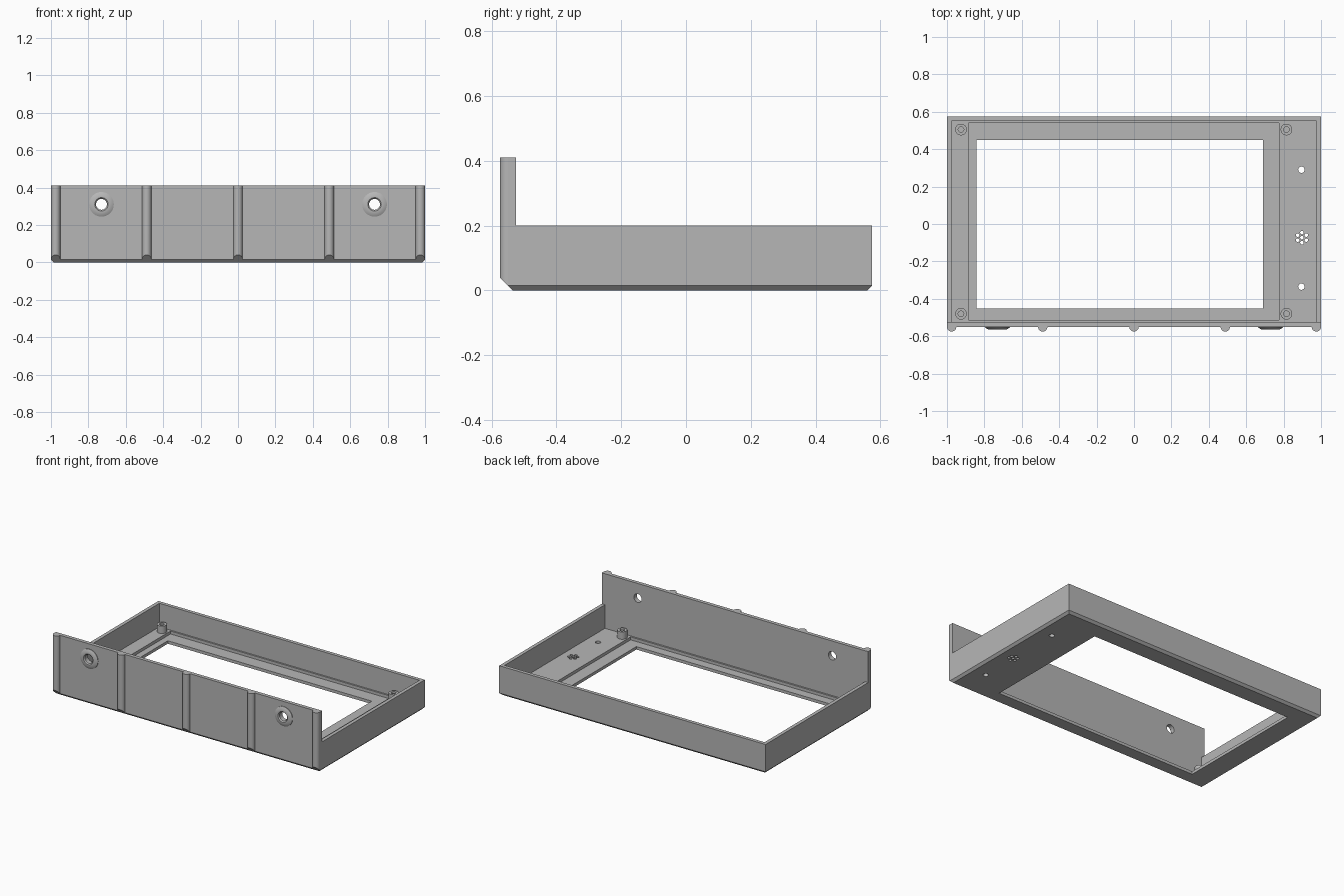
import bpy
import bmesh
from math import pi, sin, cos, radians
from mathutils import Matrix, Vector

if "Cube" in bpy.data.objects:
    bpy.data.objects.remove(bpy.data.objects["Cube"])

grey = bpy.data.materials.new("plain grey")
grey.use_nodes = True
tone = (0.47, 0.47, 0.47, 1)
grey.diffuse_color = tone
grey.node_tree.nodes["Principled BSDF"].inputs["Base Color"].default_value = tone

FRONT, INNER, BACK = -0.55, -0.525, 0.575
RIM, PANEL_TOP, FLOOR, RECESS = 0.2, 0.41, 0.04, 0.02
CHAMFER = 0.015


def finish(name, bm):
    bmesh.ops.recalc_face_normals(bm, faces=bm.faces)
    mesh = bpy.data.meshes.new(name)
    bm.to_mesh(mesh)
    bm.free()
    mesh.materials.append(grey)
    obj = bpy.data.objects.new(name, mesh)
    bpy.context.collection.objects.link(obj)
    return obj


def smooth(obj):
    bpy.ops.object.select_all(action="DESELECT")
    obj.select_set(True)
    bpy.context.view_layer.objects.active = obj
    bpy.ops.object.shade_smooth_by_angle(angle=radians(35))


def prism(points, direction):
    """Closed solid from a polygon pushed along a direction."""
    bm = bmesh.new()
    face = bm.faces.new([bm.verts.new(p) for p in points])
    new = bmesh.ops.extrude_face_region(bm, geom=[face], use_keep_orig=True)
    moved = [v for v in new["geom"] if isinstance(v, bmesh.types.BMVert)]
    bmesh.ops.translate(bm, verts=moved, vec=direction)
    return bm


def box(name, x0, x1, y0, y1, z0, z1):
    pts = [(x0, y0, z0), (x1, y0, z0), (x1, y1, z0), (x0, y1, z0)]
    return finish(name, prism(pts, (0, 0, z1 - z0)))


def rod(name, centre, radius, length, along_y=False):
    bm = bmesh.new()
    turn = Matrix.Rotation(pi / 2 if along_y else 0, 4, "X")
    bmesh.ops.create_cone(bm, cap_ends=True, segments=32, radius1=radius,
                          radius2=radius, depth=length,
                          matrix=Matrix.Translation(centre) @ turn)
    return finish(name, bm)


def lathe(name, profile, place, segments=40):
    """Spin (radius, height) points round z, then place the result."""
    bm = bmesh.new()
    verts = [bm.verts.new((r, 0, h)) for r, h in profile]
    edges = [bm.edges.new(pair) for pair in zip(verts, verts[1:])]
    bmesh.ops.spin(bm, geom=verts + edges, cent=(0, 0, 0), axis=(0, 0, 1),
                   angle=2 * pi, steps=segments, use_merge=True)
    bmesh.ops.remove_doubles(bm, verts=bm.verts, dist=1e-5)
    bmesh.ops.transform(bm, matrix=place, verts=bm.verts)
    obj = finish(name, bm)
    smooth(obj)
    return obj


def cut(obj, cutters):
    for c in cutters:
        mod = obj.modifiers.new("cut", "BOOLEAN")
        mod.operation, mod.solver, mod.object = "DIFFERENCE", "EXACT", c
    graph = bpy.context.evaluated_depsgraph_get()
    mesh = bpy.data.meshes.new_from_object(obj.evaluated_get(graph))
    obj.modifiers.clear()
    obj.data = mesh
    for c in cutters:
        bpy.data.objects.remove(c)


# Case: low tray and tall front panel in one L profile, lower edges chamfered
profile = [(FRONT, 0), (BACK, 0), (BACK, RIM), (INNER, RIM),
           (INNER, PANEL_TOP), (FRONT, PANEL_TOP)]
bm = prism([(-1, y, z) for y, z in profile], (2, 0, 0))
low = [e for e in bm.edges if all(abs(v.co.z) < 1e-5 for v in e.verts)]
bmesh.ops.recalc_face_normals(bm, faces=bm.faces)
bmesh.ops.bevel(bm, geom=low, offset=CHAMFER, segments=1, affect="EDGES")
case = finish("case", bm)

# Cavity, screen recess and screen window
cutters = [
    box("cavity", -0.976, 0.976, INNER, 0.551, FLOOR, 0.6),
    box("recess", -0.885, 0.775, -0.513, 0.54, RECESS, 0.1),
    box("window", -0.842, 0.69, -0.453, 0.45, -0.1, 0.1),
]
# Two button holes and a rosette of sound holes in the floor
for y in (0.29, -0.335):
    cutters.append(rod("button_hole", (0.895, y, 0), 0.017, 0.2))
rosette = Vector((0.898, -0.073, 0))
for i in range(6):
    a = pi / 2 + i * pi / 3
    spot = rosette + Vector((cos(a), sin(a), 0)) * 0.027
    cutters.append(rod("sound_hole", spot, 0.0095, 0.2))
cutters.append(rod("sound_hole", rosette, 0.0095, 0.2))
# Cable holes through the front panel
for x in (-0.73, 0.73):
    cutters.append(rod("cable_hole", (x, FRONT, 0.31), 0.029, 0.2, True))
cut(case, cutters)
smooth(case)

# Raised collars round the cable holes
ring = [(0.029, 0), (0.029, 0.006), (0.036, 0.013), (0.05, 0.013),
        (0.066, 0.004), (0.066, 0)]
for side, x in (("right", -0.73), ("left", 0.73)):
    place = Matrix.Translation((x, FRONT, 0.31)) @ Matrix.Rotation(pi / 2, 4, "X")
    lathe(side + "_collar", ring, place)

# Screw posts with blind holes
post = [(0.031, 0), (0.031, 0.05), (0.015, 0.05), (0.015, 0.002), (0, 0.002)]
for x in (-0.925, 0.815):
    for y in (-0.48, 0.505):
        lathe("screw_post", post, Matrix.Translation((x, y, FLOOR)), 32)

# Half-round ribs on the front panel, slanted at the foot
R = 0.025
for x in (-0.975, -0.488, 0, 0.488, 0.975):
    arc = [pi + pi * i / 16 for i in range(17)]
    bm = prism([(x + R * cos(a), FRONT + R * sin(a), 0) for a in arc],
               (0, 0, PANEL_TOP))
    for v in bm.verts:
        if v.co.z < 0.1:
            v.co.z = FRONT + CHAMFER - v.co.y
    smooth(finish("front_rib", bm))
